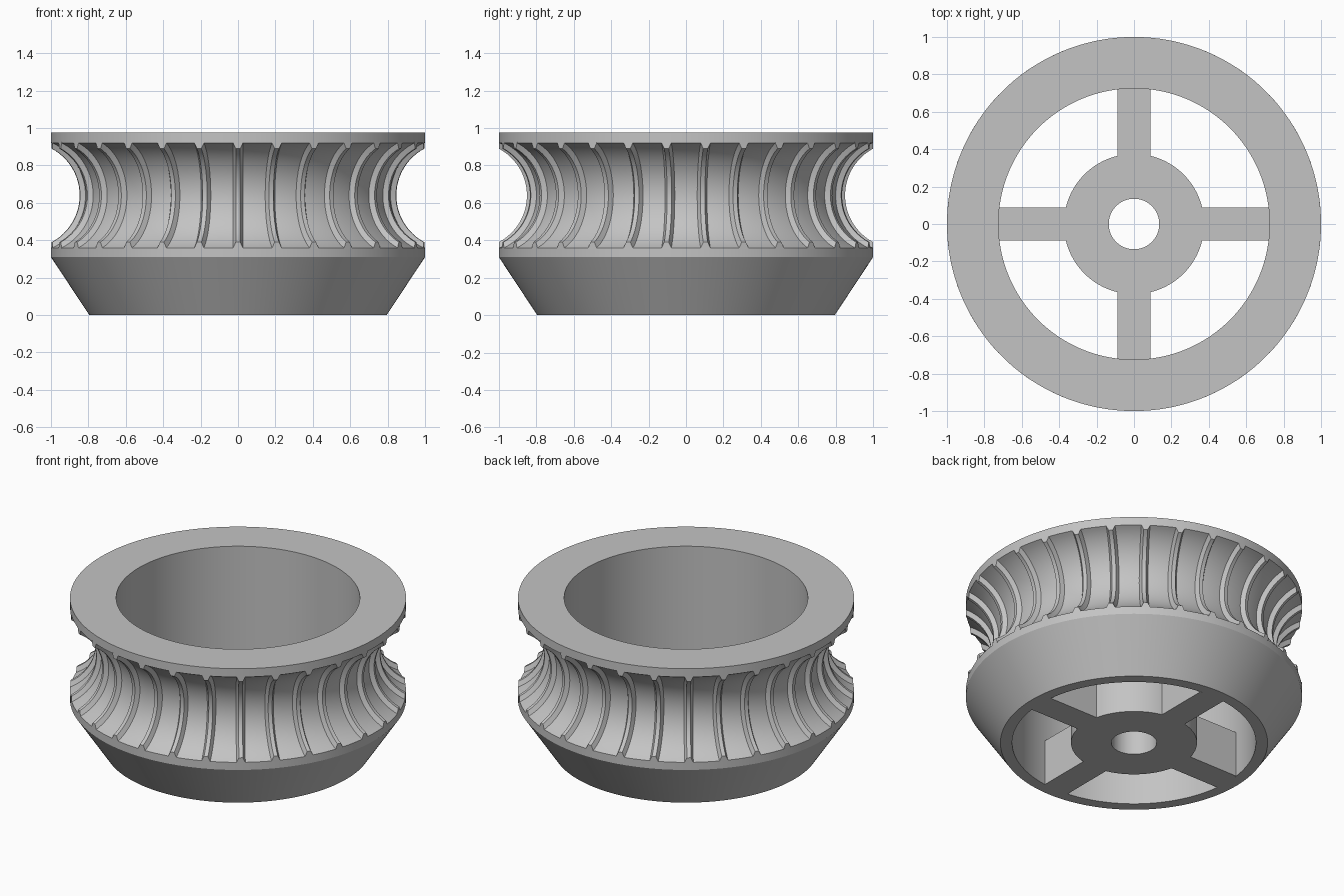
import bpy, bmesh
from math import sin, cos, asin, acos, pi, radians, degrees, sqrt
from mathutils import Matrix, Vector

default = bpy.data.objects.get("Cube")
if default:
    bpy.data.objects.remove(default)

grey = bpy.data.materials.new("plain_grey")
grey.use_nodes = True
colour = (0.55, 0.55, 0.55, 1)
grey.diffuse_color = colour
grey.node_tree.nodes["Principled BSDF"].inputs["Base Color"].default_value = colour


def loft(bm, rings, closed):
    """Skin a row of point loops; closed joins last to first, otherwise cap."""
    rows = [[bm.verts.new(p) for p in ring] for ring in rings]
    n = len(rows[0])
    pairs = list(zip(rows, rows[1:]))
    if closed:
        pairs.append((rows[-1], rows[0]))
    else:
        bm.faces.new(rows[0])
        bm.faces.new(rows[-1])
    for a, b in pairs:
        for i in range(n):
            j = (i + 1) % n
            bm.faces.new((a[i], a[j], b[j], b[i]))


def finish(name, bm):
    bmesh.ops.recalc_face_normals(bm, faces=bm.faces)
    mesh = bpy.data.meshes.new(name)
    bm.to_mesh(mesh)
    bm.free()
    mesh.materials.append(grey)
    obj = bpy.data.objects.new(name, mesh)
    bpy.context.collection.objects.link(obj)
    bpy.ops.object.select_all(action='DESELECT')
    obj.select_set(True)
    bpy.context.view_layer.objects.active = obj
    bpy.ops.object.shade_smooth_by_angle(angle=radians(30))
    return obj


# Main dimensions
HEIGHT, INNER, HUB, BORE = 0.975, 0.725, 0.375, 0.135
SPOKE_HALF, SPOKE_TOP = 0.088, 0.30
MID_Z, HALF_GROOVE, GROOVE_R = 0.64, 0.28, 0.31
ARC_X = 1 + sqrt(GROOVE_R ** 2 - HALF_GROOVE ** 2)


def groove_arc(radius, steps):
    """Points (r, z) of the concave arc, ending where it meets r = 1."""
    half = acos((ARC_X - 1) / radius)
    for i in range(steps + 1):
        a = half * (2 * i / steps - 1)
        yield ARC_X - radius * cos(a), MID_Z + radius * sin(a)


# Wheel rim: tapered foot, concave groove, straight bore
profile = [(INNER, 0), (0.795, 0), (1, 0.31)]
profile += list(groove_arc(GROOVE_R, 32))
profile += [(1, HEIGHT), (INNER, HEIGHT)]
SEGMENTS = 180
turns = [2 * pi * i / SEGMENTS for i in range(SEGMENTS)]
bm = bmesh.new()
loft(bm, [[(r * cos(t), r * sin(t), z) for t in turns] for r, z in profile], True)
finish("wheel_rim", bm)

# Hub with four spokes as one flat-bottomed spider
outline = []
end, root = asin(SPOKE_HALF / INNER), asin(SPOKE_HALF / HUB)
for quarter in range(4):
    base = quarter * pi / 2
    for i in range(9):
        outline.append((base + end * (i / 4 - 1), INNER))
    for i in range(25):
        outline.append((base + root + (pi / 2 - 2 * root) * i / 24, HUB))
bm = bmesh.new()
outer = [(r * cos(a), r * sin(a)) for a, r in outline]
inner = [(BORE * cos(a), BORE * sin(a)) for a, r in outline]
layers = ((inner, 0), (outer, 0), (outer, SPOKE_TOP), (inner, SPOKE_TOP))
loft(bm, [[(x, y, z) for x, y in loop] for loop, z in layers], True)
finish("hub_and_spokes", bm)

# Tapered grip ribs that follow the groove
RIBS, STEPS = 30, 24
foot = list(groove_arc(GROOVE_R + 0.004, STEPS))
crest = list(groove_arc(GROOVE_R - 0.027, STEPS))
bm = bmesh.new()
for k in range(RIBS):
    turn = Matrix.Rotation(2 * pi * k / RIBS, 3, 'Z')
    rings = []
    for (fr, fz), (cr, cz) in zip(foot, crest):
        section = ((-0.028, fr, fz), (-0.012, cr, cz), (0.012, cr, cz), (0.028, fr, fz))
        rings.append([turn @ Vector((x, -r, z)) for x, r, z in section])
    loft(bm, rings, False)
finish("grip_ribs", bm)
